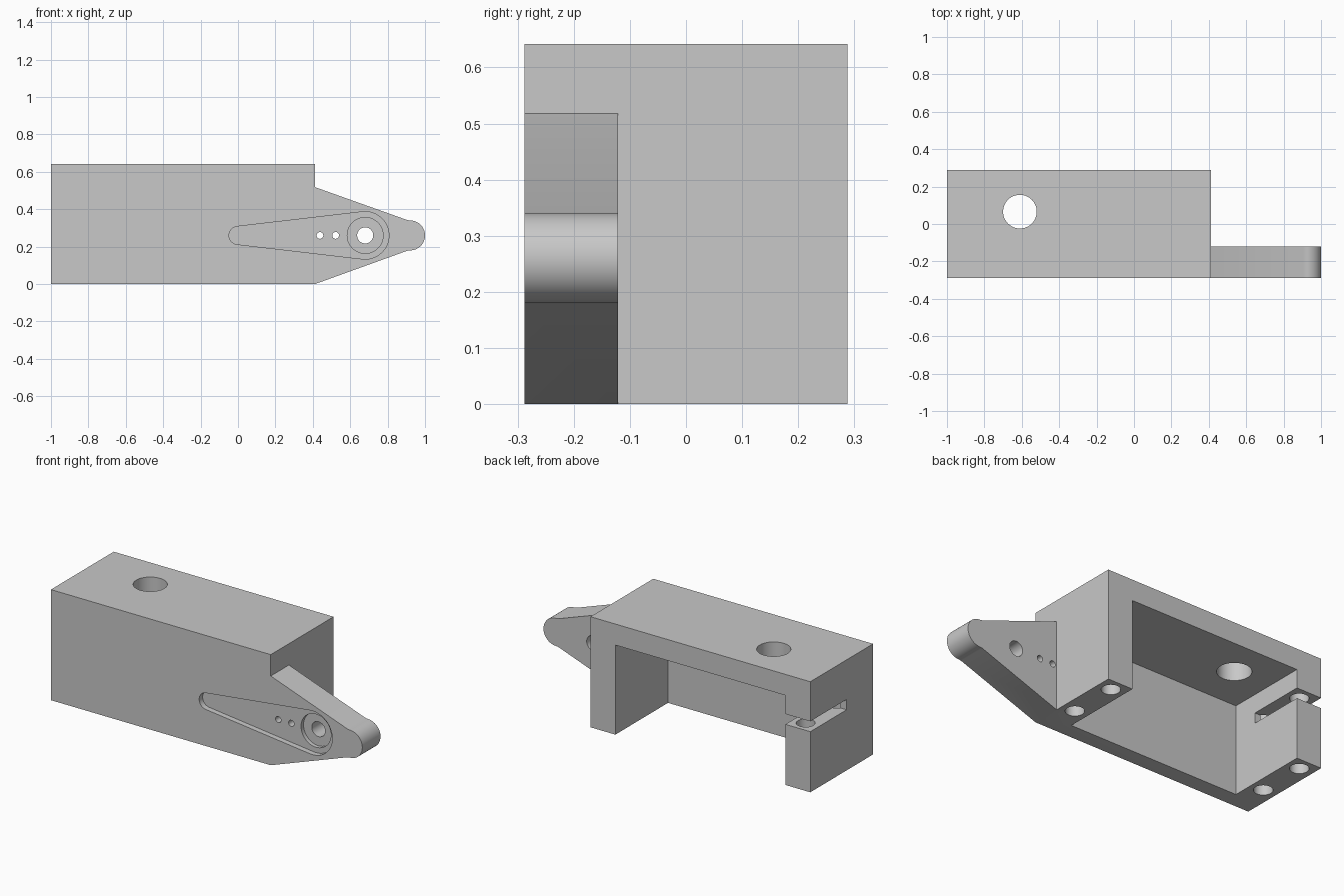
import bpy, bmesh
from math import sin, cos, pi, acos

cube = bpy.data.objects.get("Cube")
if cube:
    bpy.data.objects.remove(cube, do_unlink=True)

grey = bpy.data.materials.new("light grey")
grey.use_nodes = True
grey.diffuse_color = (0.58, 0.58, 0.58, 1)
grey.node_tree.nodes["Principled BSDF"].inputs["Base Color"].default_value = (0.58, 0.58, 0.58, 1)

# Main sizes
END, DEEP, HIGH = 0.412, 0.288, 0.642
AXIS_Z, PIVOT_X = 0.26, 0.68
POST_IN, POST_OUT = -0.84, 0.252
ROOF = 0.52


def arc(x, y, r, start, end, steps=32):
    return [(x + r * cos(start + (end - start) * i / steps),
             y + r * sin(start + (end - start) * i / steps)) for i in range(steps + 1)]


def circle(x, y, r):
    return arc(x, y, r, 0, 2 * pi, 48)[:-1]


def prism(name, outline, low, high, axis):
    """Extrude a closed outline along Y (outline in x, z) or Z (outline in x, y)."""
    place = (lambda u, v, w: (u, w, v)) if axis == "Y" else (lambda u, v, w: (u, v, w))
    bm = bmesh.new()
    base = bm.faces.new([bm.verts.new(place(u, v, low)) for u, v in outline])
    grown = bmesh.ops.extrude_face_region(bm, geom=[base])["geom"]
    verts = [g for g in grown if isinstance(g, bmesh.types.BMVert)]
    bmesh.ops.translate(bm, verts=verts, vec=place(0, 0, high - low))
    bmesh.ops.recalc_face_normals(bm, faces=bm.faces)
    mesh = bpy.data.meshes.new(name)
    bm.to_mesh(mesh)
    bm.free()
    mesh.materials.append(grey)
    obj = bpy.data.objects.new(name, mesh)
    bpy.context.collection.objects.link(obj)
    return obj


def rect(x0, x1, y0, y1):
    return [(x0, y0), (x1, y0), (x1, y1), (x0, y1)]


def cut(target, outline, low, high, axis):
    cutter = prism("cutter", outline, low, high, axis)
    cutter.hide_render = True
    bpy.context.view_layer.objects.active = target
    mod = target.modifiers.new("cut", "BOOLEAN")
    mod.operation, mod.solver, mod.object = "DIFFERENCE", "EXACT", cutter
    bpy.ops.object.modifier_apply(modifier=mod.name)
    bpy.data.objects.remove(cutter, do_unlink=True)


# Block with a tapered, round-nosed arm
nose = arc(0.92, AXIS_Z, 0.08, -pi / 2, pi / 2)
outline = [(-1, 0), (END, 0), (0.905, 0.178)] + nose + [(0.905, 0.342), (END, 0.518), (END, HIGH), (-1, HIGH)]
body = prism("mounting_block", outline, -DEEP, DEEP, "Y")

# Thin the arm to a plate at the front
cut(body, rect(END, 1.2, -0.2, 0.6), -0.121, 0.5, "Y")

# Cavity open to the bottom and back
cut(body, rect(POST_IN, POST_OUT, -0.2, ROOF), -0.195, 0.5, "Y")

# Slot through the outer post
cut(body, rect(-1.2, -0.7, 0.352, 0.412), -0.045, 0.5, "Y")

# Cable hole in the roof
cut(body, circle(-0.61, 0.066, 0.09), 0.4, 0.8, "Z")

# Screw holes up into the posts
for x in (-0.918, 0.332):
    for y in (-0.072, 0.213):
        cut(body, circle(x, y, 0.05), -0.1, 0.5, "Z")

# Tapered lever pocket, hub recess and through holes in the arm
small, large = 0.048, 0.127
t = acos((small - large) / PIVOT_X)
lever = arc(PIVOT_X, AXIS_Z, large, -t, t) + arc(0, AXIS_Z, small, t, 2 * pi - t, 20)
cut(body, lever, -0.4, -DEEP + 0.032, "Y")
cut(body, circle(PIVOT_X, AXIS_Z, 0.096), -0.4, -DEEP + 0.055, "Y")
for x, r in ((PIVOT_X, 0.043), (0.438, 0.018), (0.522, 0.018)):
    cut(body, circle(x, AXIS_Z, r), -0.4, 0, "Y")

# Smooth round walls, crisp edges
bpy.ops.object.select_all(action="DESELECT")
body.select_set(True)
bpy.context.view_layer.objects.active = body
bpy.ops.object.shade_smooth_by_angle(angle=pi / 9)
